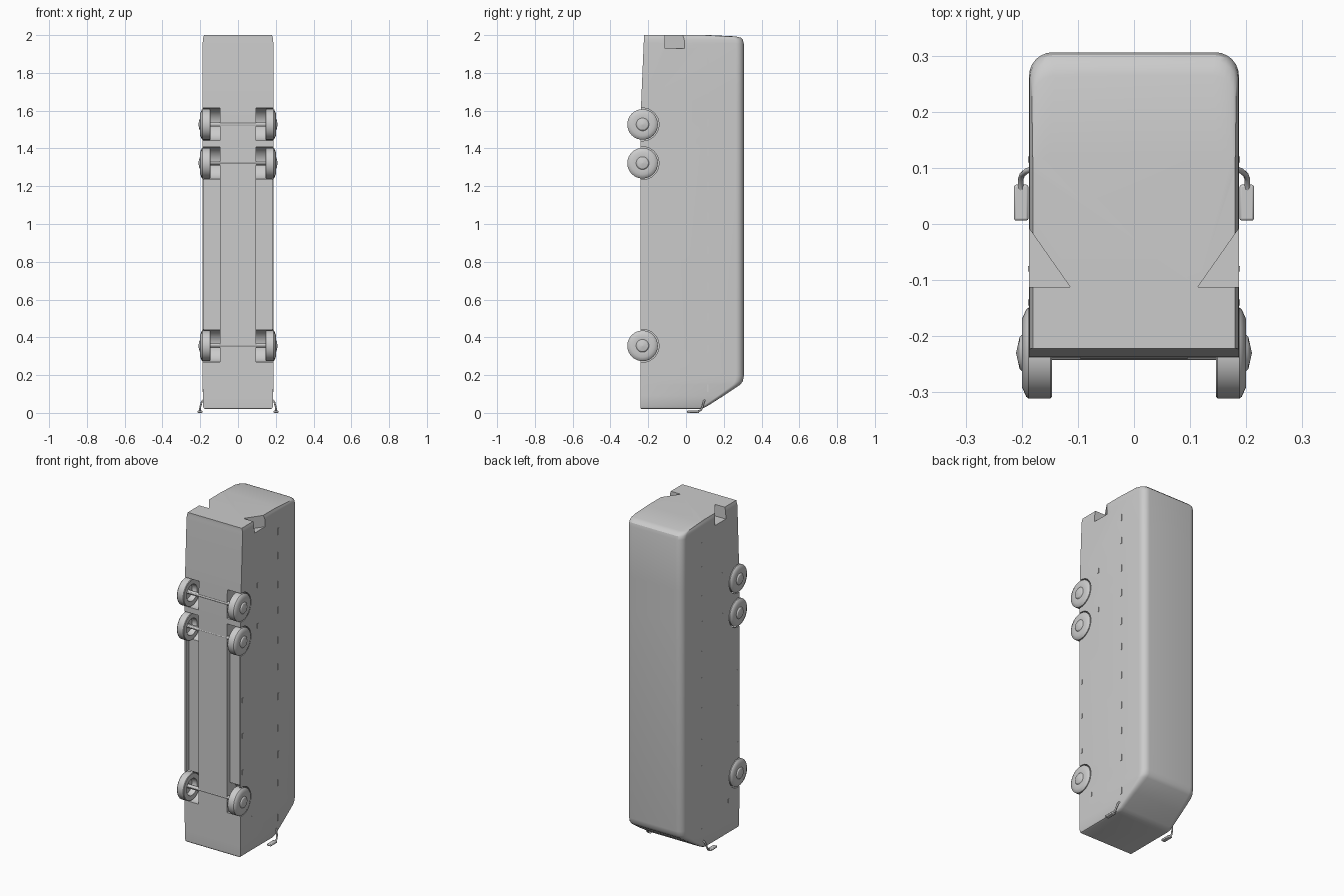
import bpy, bmesh, math
from mathutils import Vector

if "Cube" in bpy.data.objects:
    bpy.data.objects.remove(bpy.data.objects["Cube"])

# The coach stands on its nose: length along z, roof towards +y, wheels towards -y


def finish(name, bm, angle=35):
    bmesh.ops.remove_doubles(bm, verts=bm.verts, dist=1e-5)
    bmesh.ops.recalc_face_normals(bm, faces=bm.faces)
    me = bpy.data.meshes.new(name)
    bm.to_mesh(me)
    bm.free()
    ob = bpy.data.objects.new(name, me)
    bpy.context.collection.objects.link(ob)
    smooth(ob, angle)
    return ob


def smooth(ob, angle=35):
    bpy.ops.object.select_all(action='DESELECT')
    ob.select_set(True)
    bpy.context.view_layer.objects.active = ob
    bpy.ops.object.shade_smooth_by_angle(angle=math.radians(angle))


def loft(name, rings, closed_ends=True, angle=35):
    bm = bmesh.new()
    vs = [[bm.verts.new(p) for p in r] for r in rings]
    n = len(rings[0])
    for a, b in zip(vs, vs[1:]):
        for i in range(n):
            j = (i + 1) % n
            bm.faces.new((a[i], a[j], b[j], b[i]))
    if closed_ends:
        bm.faces.new(vs[0])
        bm.faces.new(vs[-1])
    return finish(name, bm, angle)


def box(name, lo, hi, bevel=0):
    c = [(lo[0], lo[1]), (hi[0], lo[1]), (hi[0], hi[1]), (lo[0], hi[1])]
    ob = loft(name, [[(x, y, z) for x, y in c] for z in (lo[2], hi[2])])
    if bevel:
        m = ob.modifiers.new("bevel", 'BEVEL')
        m.width, m.segments = bevel, 2
    return ob


def lathe(name, profile, cy, cz, sign, n=32):
    # Revolve (x, radius) points around an axle parallel to x
    rings = [[(sign * x, cy + r * math.cos(math.tau * i / n),
               cz + r * math.sin(math.tau * i / n)) for i in range(n)]
             for x, r in profile]
    return loft(name, rings, angle=30)


def section(z, hw, y0, y1, r):
    # Body cross-section with rounded roof corners
    pts = [(-hw, y0, z), (hw, y0, z)]
    for cx, start in ((hw - r, 0), (r - hw, 90)):
        for k in range(7):
            a = math.radians(start + 15 * k)
            pts.append((cx + r * math.cos(a), y1 - r + r * math.sin(a), z))
    return pts


# Body shell: z, half width, underside y, roof y, roof corner radius
body = loft("coach_body", [section(*s) for s in (
    (0.020, 0.172, -0.236, 0.075, 0.020),
    (0.024, 0.181, -0.240, 0.090, 0.020),
    (0.034, 0.185, -0.241, 0.110, 0.022),
    (0.090, 0.186, -0.241, 0.198, 0.030),
    (0.150, 0.187, -0.241, 0.288, 0.040),
    (0.168, 0.187, -0.241, 0.301, 0.042),
    (0.195, 0.187, -0.241, 0.306, 0.042),
    (1.450, 0.187, -0.241, 0.306, 0.042),
    (1.650, 0.187, -0.237, 0.306, 0.042),
    (1.955, 0.187, -0.224, 0.306, 0.042),
    (1.975, 0.186, -0.223, 0.301, 0.042),
    (1.986, 0.184, -0.222, 0.290, 0.042),
    (1.993, 0.182, -0.222, 0.265, 0.042),
    (2.000, 0.180, -0.222, 0.120, 0.030))])

# Cutters: wheel arches, underfloor recesses and rear corner scoops
AXLES = (0.355, 1.322, 1.527)
cutters = []
for s in (-1, 1):
    for z in AXLES:
        cutters.append(lathe("arch_cutter", [(0.095, 0.087), (0.3, 0.087)], -0.23, z, s))
    cutters.append(box("floor_cutter", (min(s * 0.095, s * 0.179), -0.3, 0.43),
                       (max(s * 0.095, s * 0.179), -0.212, 1.25)))
    tri = [(0.21, 0.025), (0.114, -0.112), (0.21, -0.112)]
    cutters.append(loft("scoop_cutter", [[(s * x, y, z) for x, y in tri]
                                         for z in (1.93, 2.05)]))
for c in cutters:
    c.hide_render = True
    m = body.modifiers.new("cut", 'BOOLEAN')
    m.operation, m.solver, m.object = 'DIFFERENCE', 'EXACT', c
    bpy.context.view_layer.objects.active = body
    bpy.ops.object.modifier_apply(modifier=m.name)
    bpy.data.objects.remove(c)
smooth(body, 30)

# Wheels with domed hubs and hollow inner sides
TYRE = [(0.210, 0.001), (0.204, 0.028), (0.198, 0.034), (0.200, 0.060), (0.192, 0.078),
        (0.188, 0.081), (0.149, 0.081), (0.146, 0.078), (0.146, 0.050), (0.178, 0.046),
        (0.180, 0.001)]
for s in (-1, 1):
    for z in AXLES:
        lathe("wheel", TYRE, -0.23, z, s)

# Axles
for z in AXLES:
    lathe("axle", [(-0.18, 0.012), (0.18, 0.012)], -0.23, z, 1, 12)

# Wing mirrors and their curved arms
for s in (-1, 1):
    lo, hi = sorted((s * 0.188, s * 0.214))
    box("mirror", (lo, 0.006, 0.0), (hi, 0.070, 0.012), 0.004)
    path = [(0.183, 0.098, 0.068), (0.192, 0.094, 0.058), (0.199, 0.088, 0.035),
            (0.202, 0.080, 0.015), (0.202, 0.060, 0.007)]
    cu = bpy.data.curves.new("mirror_arm", 'CURVE')
    cu.dimensions = '3D'
    cu.bevel_depth, cu.bevel_resolution, cu.use_fill_caps = 0.005, 2, True
    sp = cu.splines.new('POLY')
    sp.points.add(len(path) - 1)
    for p, (x, y, z) in zip(sp.points, path):
        p.co = (s * x, y, z, 1)
    bpy.context.collection.objects.link(bpy.data.objects.new("mirror_arm", cu))

# Side marker lights, latches and lower reflectors: y, z, half height
marks = [(0.115, z, 0.02) for z in (0.13, 0.34, 0.51, 0.67, 0.86, 1.04, 1.20, 1.38,
                                    1.535, 1.71, 1.855)]
marks += [(-0.08, z, 0.014) for z in (1.36, 1.605)]
marks += [(-0.222, z, 0.014) for z in (0.53, 0.75, 0.965)]
marks += [(-0.14, 0.22, 0.012)]
for s in (-1, 1):
    for y, z, h in marks:
        lo, hi = sorted((s * 0.184, s * 0.189))
        box("side_marker", (lo, y - 0.005, z - h), (hi, y + 0.005, z + h))
